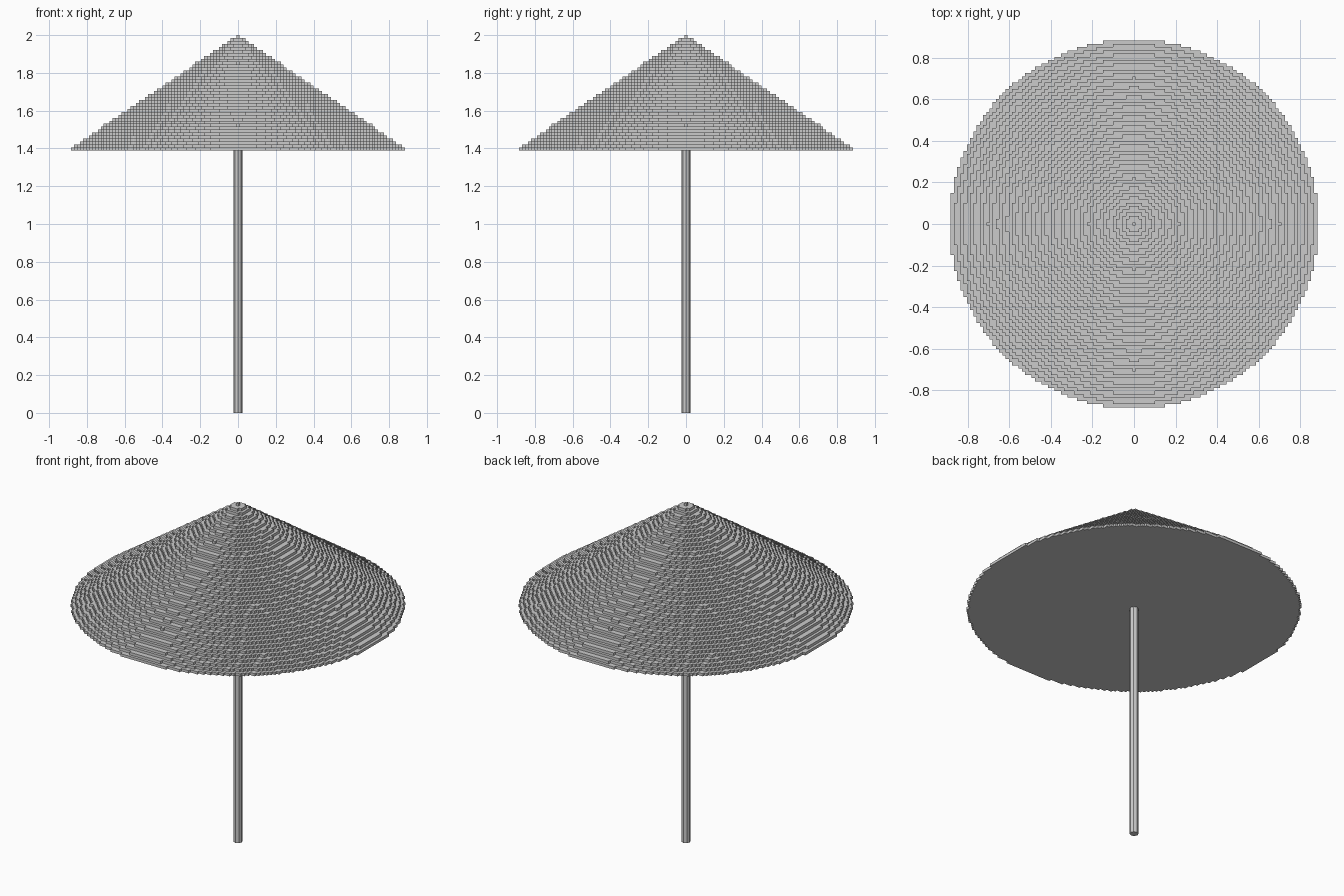
import bpy

if "Cube" in bpy.data.objects:
    bpy.data.objects.remove(bpy.data.objects["Cube"])

# Canopy: solid cone turned into fine stepped blocks
bpy.ops.mesh.primitive_cone_add(vertices=64, radius1=0.9, radius2=0, depth=0.61,
                                location=(0, 0, 1.695))
canopy = bpy.context.object
canopy.name = "canopy"
blocks = canopy.modifiers.new("stepped_blocks", 'REMESH')
blocks.mode = 'BLOCKS'
blocks.octree_depth = 7
blocks.scale = 0.9
blocks.use_remove_disconnected = False

# Pole: slim eight-sided post reaching up into the canopy
bpy.ops.mesh.primitive_cylinder_add(vertices=8, radius=0.024, depth=1.5,
                                    location=(0, 0, 0.75))
bpy.context.object.name = "pole"
